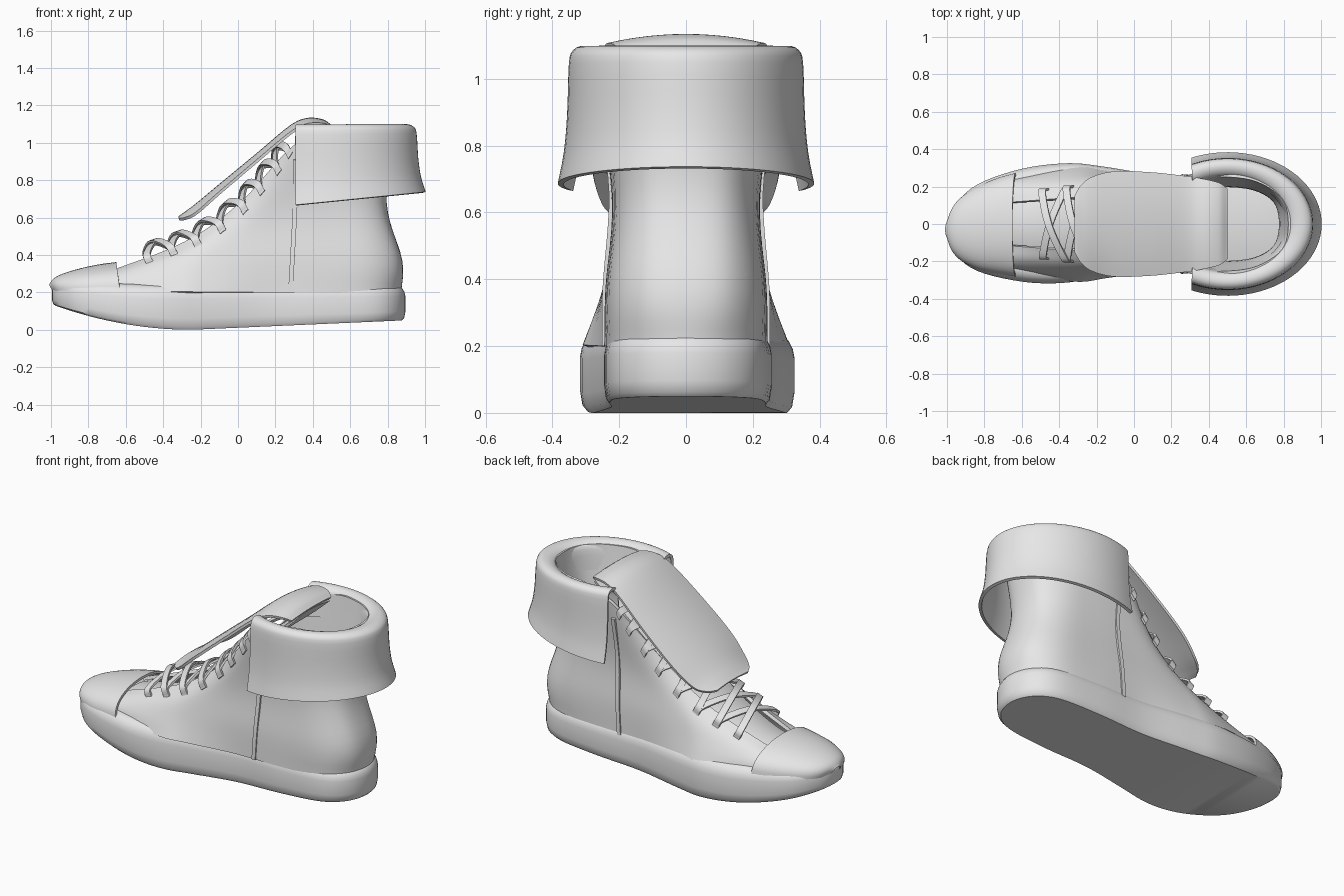
import bpy
import bmesh
import math
from mathutils import Vector

if "Cube" in bpy.data.objects:
    bpy.data.objects.remove(bpy.data.objects["Cube"], do_unlink=True)

GREY = (0.8, 0.8, 0.8, 1)
material = bpy.data.materials.new("light_grey")
material.use_nodes = True
material.diffuse_color = GREY
material.node_tree.nodes["Principled BSDF"].inputs["Base Color"].default_value = GREY


def smooth(keys, steps, closed=False):
    """Catmull-Rom curve through the key points."""
    keys = [Vector(k) for k in keys]
    n = len(keys)
    if steps < 2:
        return keys
    out = []
    for i in range(n if closed else n - 1):
        if closed:
            a, b, c, d = (keys[(i + j) % n] for j in (-1, 0, 1, 2))
        else:
            b, c = keys[i], keys[i + 1]
            a = keys[i - 1] if i else b * 2 - c
            d = keys[i + 2] if i + 2 < n else c * 2 - b
        for s in range(steps):
            t = s / steps
            out.append((b * 2 + (c - a) * t + (a * 2 - b * 5 + c * 4 - d) * t**2
                        + (b * 3 - a - c * 3 + d) * t**3) * 0.5)
    return out if closed else out + [keys[-1]]


def loft(name, rows, across=1, along=1, thickness=0.0, closed=False, capped=False):
    """Skin a grid of key points; rows may be closed rings with capped ends."""
    rows = [smooth(r, across, closed) for r in rows]
    rows = list(zip(*[smooth(col, along) for col in zip(*rows)]))
    bm = bmesh.new()
    grid = [[bm.verts.new(p) for p in row] for row in rows]
    n = len(grid[0])
    for lower, upper in zip(grid, grid[1:]):
        for i in range(n if closed else n - 1):
            j = (i + 1) % n
            bm.faces.new((lower[i], lower[j], upper[j], upper[i]))
    if capped:
        # strips joining the two sides of the first and last rings
        for ring in (grid[0], grid[-1]):
            for i in range(n // 2):
                quad = (ring[i], ring[i + 1], ring[n - i - 1], ring[-i])
                bm.faces.new(list(dict.fromkeys(quad)))
    bmesh.ops.recalc_face_normals(bm, faces=bm.faces)
    mesh = bpy.data.meshes.new(name)
    bm.to_mesh(mesh)
    bm.free()
    mesh.materials.append(material)
    ob = bpy.data.objects.new(name, mesh)
    bpy.context.collection.objects.link(ob)
    bpy.ops.object.select_all(action='DESELECT')
    ob.select_set(True)
    bpy.context.view_layer.objects.active = ob
    if thickness:
        mod = ob.modifiers.new("thickness", 'SOLIDIFY')
        mod.thickness = thickness
        mod.offset = 0
        bpy.ops.object.modifier_apply(modifier=mod.name)
    bpy.ops.object.shade_smooth_by_angle(angle=math.radians(40))


def ribbon(name, path, side, thickness):
    """Flat band along a path, widened both ways by the side vector."""
    side = Vector(side)
    loft(name, [[p - side, p + side] for p in smooth(path, 6)], thickness=thickness)


# Sole: foot outline from heel to toe and back, curved up under the toe
outline = [(0.895, 0), (0.85, 0.14), (0.72, 0.228), (0.45, 0.255), (0.15, 0.26),
           (-0.15, 0.305), (-0.35, 0.325), (-0.6, 0.295), (-0.84, 0.21), (-0.962, 0.09),
           (-0.995, -0.03), (-0.962, -0.15), (-0.84, -0.25), (-0.6, -0.308),
           (-0.38, -0.315), (-0.15, -0.28), (0.15, -0.24), (0.45, -0.245),
           (0.72, -0.225), (0.85, -0.14)]
foot = smooth(outline, 5, closed=True)


def sole_bottom(x):
    return 0.13 * ((-0.25 - x) / 0.75) ** 2 if x < -0.25 else 0.05 * (x + 0.25) / 1.15


def sole_top(x):
    return 0.24 + 0.02 * max(0, (-0.5 - x) / 0.5)


rings = []
for inset, level in ((0.03, 0), (0.01, 0.07), (0, 0.25), (0, 0.68), (0.008, 0.8),
                     (0.025, 0.9), (0.05, 0.97), (0.08, 1)):
    ring = []
    for p in foot:
        bottom, top = sole_bottom(p.x), sole_top(p.x)
        ring.append(((p.x + 0.05) * (1 - inset * 0.7) - 0.05,
                     p.y * (1 - inset * 2.2), bottom + (top - bottom) * level))
    rings.append(ring)
loft("sole", rings, closed=True, capped=True)

# Upper: left half profiles at rising levels, mirrored around the heel
base = [(x * 0.965, y * 0.915, 0.2) for x, y in outline[:7]] + [(-0.72, 0.22, 0.2)]
low = [(0.868, 0, 0.37), (0.835, 0.13, 0.37), (0.70, 0.212, 0.37), (0.45, 0.23, 0.37),
       (0.15, 0.232, 0.37), (-0.14, 0.248, 0.33), (-0.34, 0.26, 0.29), (-0.72, 0.21, 0.25)]
waist = [(0.785, 0, 0.68), (0.755, 0.12, 0.68), (0.64, 0.19, 0.68), (0.45, 0.21, 0.66),
         (0.2, 0.212, 0.62), (-0.07, 0.21, 0.5), (-0.31, 0.21, 0.39), (-0.72, 0.17, 0.28)]
rim = [(0.835, 0, 1.08), (0.80, 0.14, 1.08), (0.66, 0.235, 1.08), (0.48, 0.262, 1.07),
       (0.29, 0.25, 0.98), (0.02, 0.165, 0.68), (-0.28, 0.14, 0.465), (-0.72, 0.11, 0.29)]
halves = [[(x, -y, z) for x, y, z in row[:0:-1]] + row for row in (base, low, waist, rim)]
loft("upper", halves, across=5, along=6, thickness=0.02)

# Toe cap: arches of position, centre, half width and height
arches = []
for x, centre, half, height in ((-0.984, -0.03, 0.04, 0.24), (-0.96, -0.03, 0.115, 0.27),
                                (-0.91, -0.026, 0.17, 0.295), (-0.82, -0.02, 0.22, 0.322),
                                (-0.72, -0.01, 0.252, 0.343), (-0.63, -0.005, 0.272, 0.355)):
    arch = []
    for i in range(25):
        a = math.pi * i / 24
        rise = abs(math.sin(a)) ** 0.8
        arch.append((x - 0.02 * rise, centre + half * math.cos(a),
                     0.21 + (height - 0.21) * rise))
    arches.append(arch)
loft("toe_cap", arches, along=4, thickness=0.014)


# Tongue: lies under the laces, then folds forward as a wide flap
def arched_band(name, stations, thickness):
    rows = [[(x, half * s / 6, z - drop * (s / 6) ** 2) for s in range(-6, 7)]
            for x, z, half, drop in stations]
    loft(name, rows, along=6, thickness=thickness)


arched_band("tongue", [(-0.7, 0.29, 0.15, 0.03), (-0.5, 0.335, 0.15, 0.03),
                       (-0.25, 0.46, 0.16, 0.03), (0, 0.66, 0.165, 0.03),
                       (0.2, 0.85, 0.18, 0.03), (0.38, 1.0, 0.19, 0.03),
                       (0.485, 1.085, 0.19, 0.02)], 0.015)
arched_band("tongue_flap", [(0.495, 1.09, 0.19, 0.01), (0.45, 1.118, 0.22, 0.02),
                            (0.37, 1.125, 0.24, 0.03), (0.28, 1.085, 0.255, 0.035),
                            (0.1, 0.935, 0.275, 0.035), (-0.1, 0.77, 0.28, 0.04),
                            (-0.22, 0.67, 0.25, 0.045), (-0.28, 0.625, 0.205, 0.03),
                            (-0.315, 0.6, 0.15, 0.01)], 0.015)

# Cuff: rolled over the ankle, open at the front
rows = []
for rx, ry, z in ((0.32, 0.25, 0.93), (0.335, 0.264, 1.05), (0.355, 0.28, 1.08),
                  (0.395, 0.308, 1.09), (0.43, 0.332, 1.08), (0.446, 0.342, 1.045),
                  (0.455, 0.347, 0.9), (0.47, 0.357, 0.79), (0.495, 0.375, 0.70)):
    end = math.acos((0.31 - 0.5) / rx)
    row = []
    for i in range(49):
        a = end * (i / 24 - 1)
        x = 0.5 + rx * math.cos(a)
        row.append((x, ry * math.sin(a), z + 0.035 * (x - 0.65) / 0.35 * (1.1 - z) / 0.4))
    rows.append(row)
loft("cuff", rows, along=3, thickness=0.018)

# Laces: crossing bands that start outside the throat and bow up over the tongue
eyelets = [(-0.47, 0.185, 0.355), (-0.34, 0.2, 0.4), (-0.21, 0.208, 0.445), (-0.08, 0.215, 0.525),
           (0.04, 0.222, 0.63), (0.13, 0.234, 0.73), (0.22, 0.25, 0.84), (0.28, 0.26, 0.93)]
for k in range(len(eyelets) - 1):
    for name, s, height in (("left", 1, 1), ("right", -1, 0.85)):
        start, finish = Vector(eyelets[k]), Vector(eyelets[k + 1])
        start.y *= s
        finish.y *= -s
        along = Vector((finish.x - start.x, 0, finish.z - start.z)).normalized() * 0.02
        over = Vector((-0.05, 0, 0.1)) * height
        path = [start, start.lerp(finish, 0.05) + over * 0.55, start.lerp(finish, 0.5) + over,
                start.lerp(finish, 0.95) + over * 0.55, finish]
        ribbon(f"lace_{name}_{k + 1}", path, along, 0.012)

# Side seams: narrow raised strips below the cuff
for name, s in (("left", 1), ("right", -1)):
    path = [(0.28, s * 0.245, 0.2), (0.29, s * 0.243, 0.37),
            (0.305, s * 0.224, 0.66), (0.31, s * 0.26, 0.91)]
    ribbon(f"side_seam_{name}", path, (0.012, 0, 0), 0.014)
